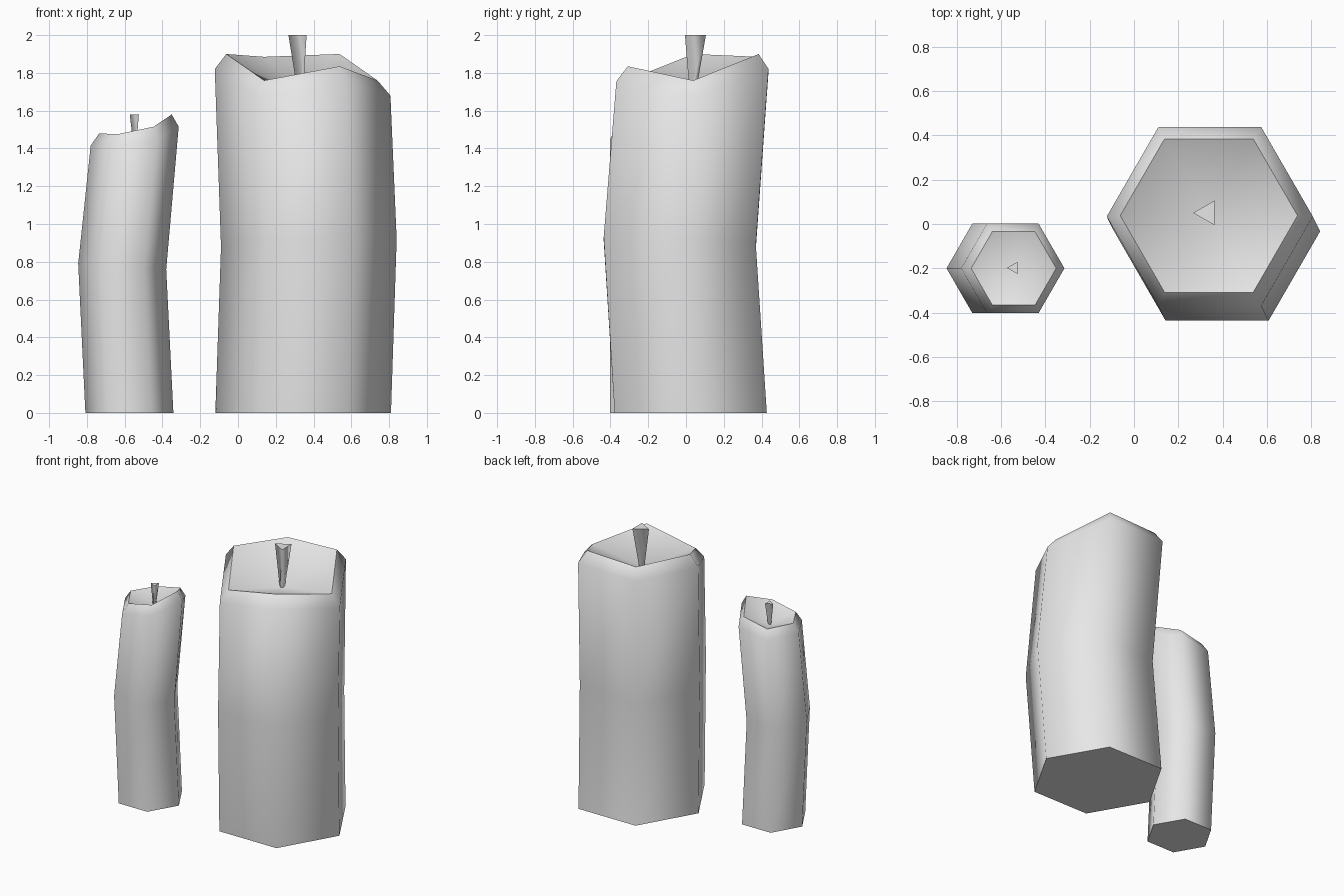
import bpy, bmesh
from math import cos, sin, pi

cube = bpy.data.objects.get("Cube")
if cube:
    bpy.data.objects.remove(cube, do_unlink=True)

# One plain grey for wax and wicks
wax = bpy.data.materials.new("pale_grey_wax")
wax.use_nodes = True
wax.diffuse_color = (0.8, 0.8, 0.8, 1)
wax.node_tree.nodes["Principled BSDF"].inputs["Base Color"].default_value = (0.8, 0.8, 0.8, 1)


def ring(bm, centre, radius, heights):
    """Regular ring of vertices, one height per vertex, starting at +x (or -x for a wick)."""
    n = len(heights)
    start = 0 if n == 6 else pi
    return [bm.verts.new((centre[0] + radius * cos(start + 2 * pi * i / n),
                          centre[1] + radius * sin(start + 2 * pi * i / n), z))
            for i, z in enumerate(heights)]


def bridge(bm, low, high):
    n = len(low)
    for i in range(n):
        j = (i + 1) % n
        bm.faces.new((low[i], low[j], high[j], high[i]))


def sharpen(bm, loop):
    for a, b in zip(loop, loop[1:] + loop[:1]):
        bm.edges.get((a, b)).smooth = False


def finish(bm, name):
    for f in bm.faces:
        f.smooth = True
    bm.normal_update()
    mesh = bpy.data.meshes.new(name)
    bm.to_mesh(mesh)
    bm.free()
    mesh.materials.append(wax)
    bpy.context.collection.objects.link(bpy.data.objects.new(name, mesh))


def candle(name, radius, base, middle, mid_z, tilt, shoulder, rim, rim_radius, rim_z, drop, floor):
    """Bent six-sided body with an uneven rim and a hollow melted top."""
    bm = bmesh.new()
    mid_heights = [mid_z + tilt[0] * cos(i * pi / 3) + tilt[1] * sin(i * pi / 3) for i in range(6)]
    rings = [ring(bm, base, radius, [0] * 6),
             ring(bm, middle, radius, mid_heights),
             ring(bm, shoulder, radius, [z - drop for z in rim_z]),
             ring(bm, rim, rim_radius, rim_z)]
    for low, high in zip(rings, rings[1:]):
        bridge(bm, low, high)
    bm.faces.new(rings[0][::-1])
    # Melted hollow
    top = rings[-1]
    pit = bm.verts.new(floor)
    for i in range(6):
        bm.faces.new((top[i], top[(i + 1) % 6], pit))
    sharpen(bm, rings[0])
    sharpen(bm, top)
    finish(bm, name)


def wick(name, low, low_radius, low_z, high, high_radius, high_z):
    """Three-sided wick that widens upward."""
    bm = bmesh.new()
    a = ring(bm, low, low_radius, [low_z] * 3)
    b = ring(bm, high, high_radius, [high_z] * 3)
    bridge(bm, a, b)
    bm.faces.new(a[::-1])
    bm.faces.new(b)
    sharpen(bm, a)
    sharpen(bm, b)
    finish(bm, name)


candle("large_candle", 0.465, (0.345, 0.025), (0.375, -0.033), 0.9, (0.02, -0.025),
       (0.342, 0.034), (0.338, 0.038), 0.4,
       [1.76, 1.9, 1.885, 1.9, 1.76, 1.835], 0.08, (0.335, 0.04, 1.7))
wick("large_wick", (0.335, 0.035), 0.018, 1.69, (0.331, 0.05), 0.064, 2.0)

candle("small_candle", 0.233, (-0.575, -0.2), (-0.613, -0.2), 0.775, (-0.015, 0),
       (-0.547, -0.2), (-0.543, -0.2), 0.192,
       [1.58, 1.515, 1.475, 1.48, 1.475, 1.515], 0.065, (-0.543, -0.2, 1.42))
wick("small_wick", (-0.543, -0.2), 0.01, 1.41, (-0.541, -0.198), 0.032, 1.58)
